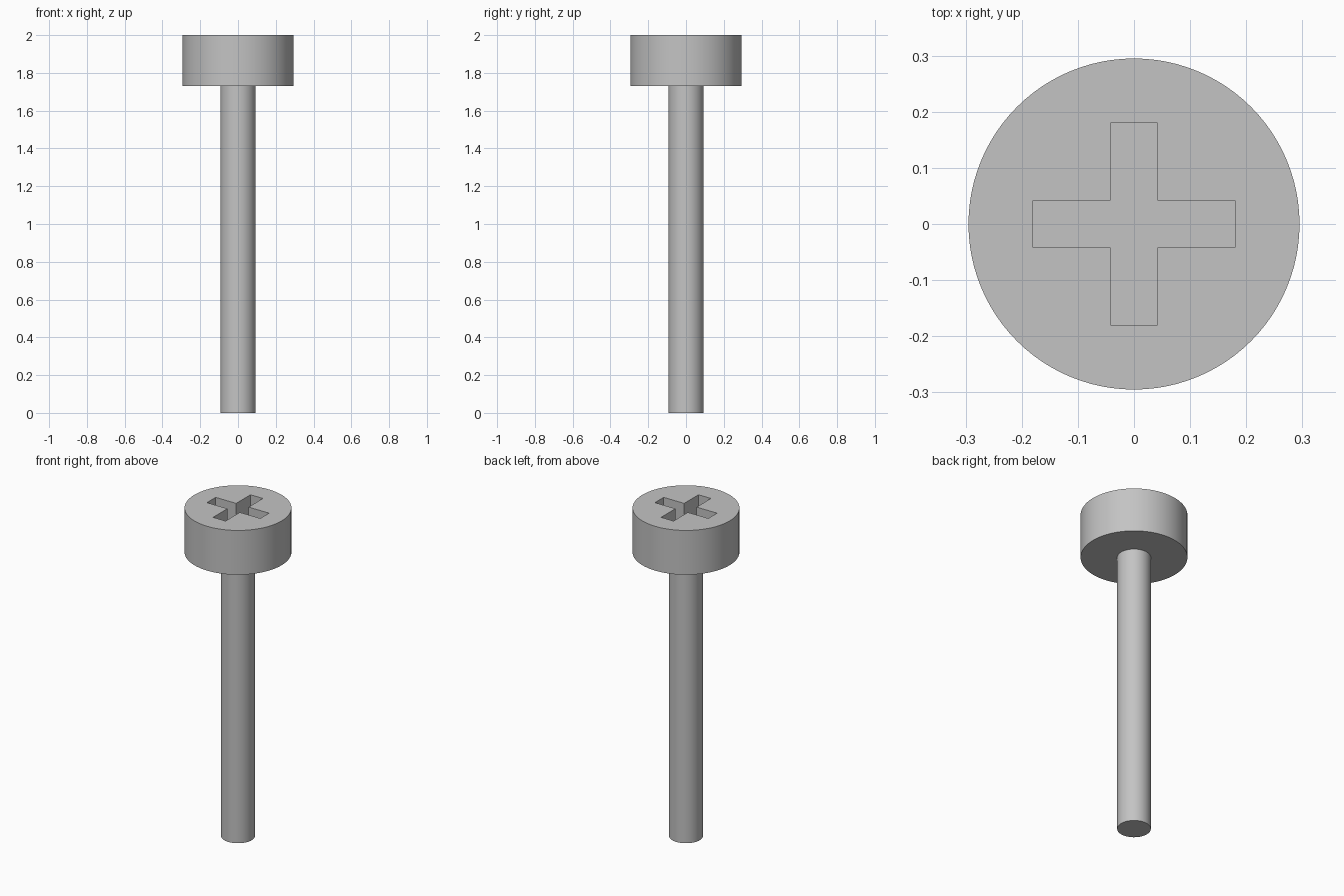
import bpy
import bmesh
import math

old = bpy.data.objects.get("Cube")
if old:
    bpy.data.objects.remove(old, do_unlink=True)

steel = bpy.data.materials.new("steel grey")
steel.use_nodes = True
GREY = (0.55, 0.55, 0.55, 1)
steel.diffuse_color = GREY
steel.node_tree.nodes["Principled BSDF"].inputs["Base Color"].default_value = GREY

TOP, HEAD_BASE, SLOT_FLOOR = 2.0, 1.73, 1.87


def prism(name, outline, bottom, top):
    """Extrude a flat outline from bottom to top."""
    bm = bmesh.new()
    face = bm.faces.new([bm.verts.new((x, y, bottom)) for x, y in outline])
    result = bmesh.ops.extrude_face_region(bm, geom=[face])
    for v in result["geom"]:
        if isinstance(v, bmesh.types.BMVert):
            v.co.z = top
    bmesh.ops.recalc_face_normals(bm, faces=bm.faces)
    mesh = bpy.data.meshes.new(name)
    bm.to_mesh(mesh)
    bm.free()
    mesh.materials.append(steel)
    obj = bpy.data.objects.new(name, mesh)
    bpy.context.collection.objects.link(obj)
    return obj


def circle(radius, sides=96):
    angles = [math.tau * i / sides for i in range(sides)]
    return [(radius * math.cos(a), radius * math.sin(a)) for a in angles]


def cross(reach, half):
    """One arm's three corners, turned through four quarters."""
    points = []
    for c, s in ((1, 0), (0, 1), (-1, 0), (0, -1)):
        for x, y in ((reach, -half), (reach, half), (half, half)):
            points.append((x * c - y * s, x * s + y * c))
    return points


# Shaft and head
shaft = prism("shaft", circle(0.093), 0, HEAD_BASE)
head = prism("head", circle(0.295), HEAD_BASE, TOP)

# Cross slot sunk into the head
cutter = prism("slot_cutter", cross(0.18, 0.042), SLOT_FLOOR, TOP + 0.1)
cutter.hide_render = True
cut = head.modifiers.new("cross_slot", "BOOLEAN")
cut.operation = "DIFFERENCE"
cut.solver = "EXACT"
cut.object = cutter

# Bake the slot, then remove the cutter
bpy.ops.object.select_all(action="DESELECT")
bpy.context.view_layer.objects.active = head
head.select_set(True)
bpy.ops.object.modifier_apply(modifier=cut.name)
bpy.data.objects.remove(cutter, do_unlink=True)

# Smooth round sides, crisp rims
shaft.select_set(True)
bpy.ops.object.shade_smooth_by_angle(angle=math.radians(30))
